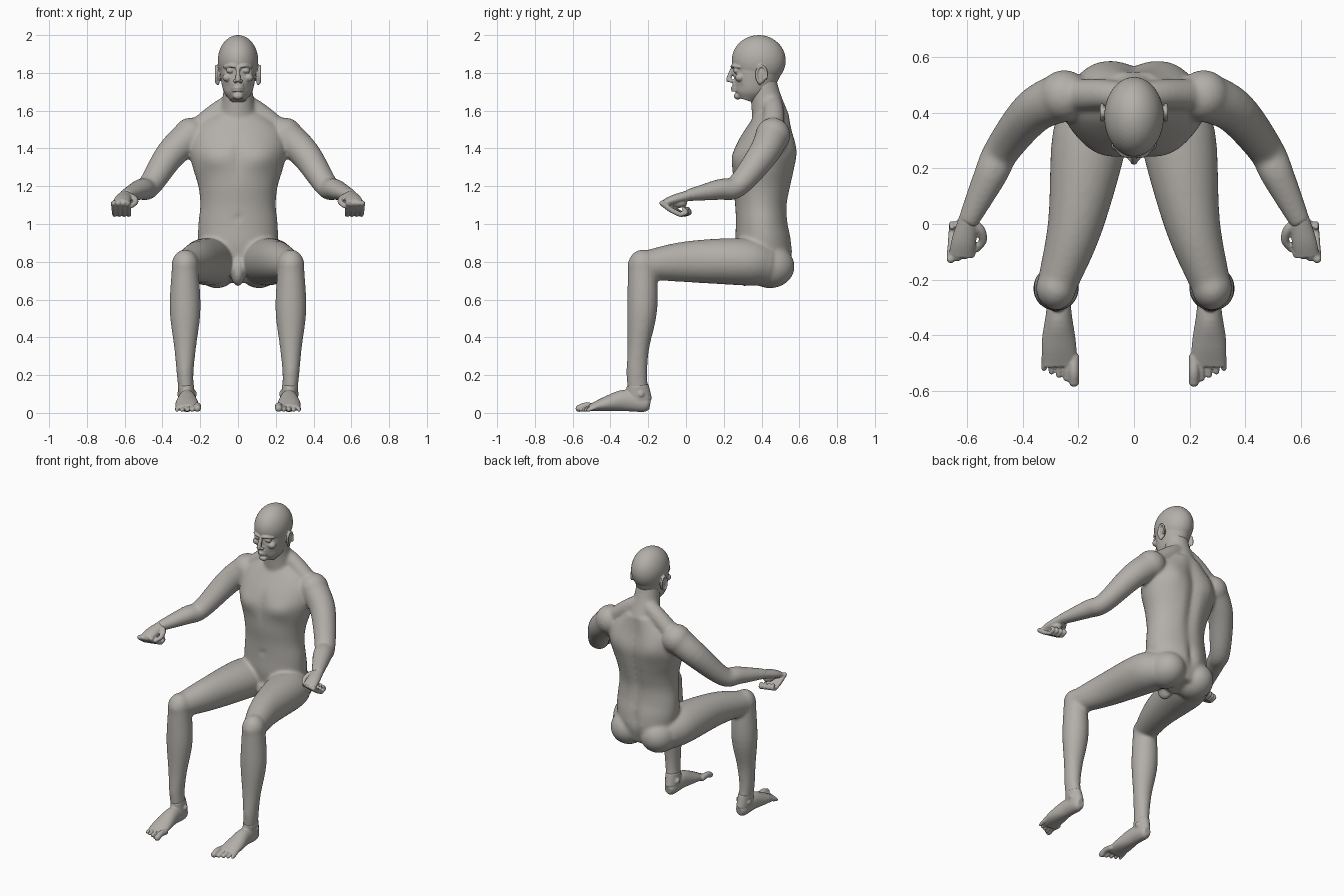
import bpy, bmesh, math
from mathutils import Vector, Matrix

if "Cube" in bpy.data.objects:
    bpy.data.objects.remove(bpy.data.objects["Cube"])

clay = bpy.data.materials.new("warm_grey_clay")
clay.use_nodes = True
clay.diffuse_color = (.45, .43, .4, 1)
clay.node_tree.nodes["Principled BSDF"].inputs["Base Color"].default_value = clay.diffuse_color
RIGHTWARD, UPWARD = Vector((1, 0, 0)), Vector((0, 0, 1))


def spline(keys, steps=5):
    """Smooth in-between values for a list of equal-length tuples."""
    knots = [Vector(key) for key in keys]
    knots = [2 * knots[0] - knots[1]] + knots + [2 * knots[-1] - knots[-2]]
    points = []
    for before, start, end, after in zip(knots, knots[1:], knots[2:], knots[3:]):
        slope_in, slope_out = (end - before) / 2, (after - start) / 2
        for step in range(steps):
            t = step / steps
            bend = (slope_in + slope_out - 2 * (end - start)) * t
            points.append(start + t * (slope_in + t * (3 * (end - start) - 2 * slope_in - slope_out + bend)))
    return points + [knots[-2]]


def tube(bm, path, wide, deep=None, ref=RIGHTWARD, sides=32):
    """Loft ellipses along a path, with radii along ref (wide) and across it (deep)."""
    points = spline([(*p, w, d) for p, w, d in zip(path, wide, deep or wide)])
    centres = [Vector(p[:3]) for p in points]
    rings = []
    for i, (centre, point) in enumerate(zip(centres, points)):
        along = (centres[min(i + 1, len(centres) - 1)] - centres[max(i - 1, 0)]).normalized()
        u = (ref - along * ref.dot(along)).normalized()
        v = along.cross(u)
        angles = [math.tau * j / sides for j in range(sides)]
        rings.append([bm.verts.new(centre + u * point[3] * math.cos(a) + v * point[4] * math.sin(a))
                      for a in angles])
    for lower, upper in zip(rings, rings[1:]):
        for j in range(sides):
            bm.faces.new((lower[j - 1], lower[j], upper[j], upper[j - 1]))
    bm.faces.new(rings[0])
    bm.faces.new(rings[-1])
    return [vert for ring in rings for vert in ring]


def ball(bm, centre, radii):
    matrix = Matrix.Translation(centre) @ Matrix.Diagonal((*radii, 1))
    return bmesh.ops.create_icosphere(bm, subdivisions=4, radius=1, matrix=matrix)["verts"]


def rod(bm, path, start, end, ref=RIGHTWARD):
    """Round rod with ball ends, tapering from one radius to the other."""
    last = len(path) - 1
    tube(bm, path, [start + (end - start) * i / last for i in range(last + 1)], ref=ref, sides=20)
    ball(bm, path[0], [start] * 3)
    ball(bm, path[-1], [end] * 3)


def push(verts, centre, radii, move):
    """Push a soft bump or dent into some vertices."""
    for vert in verts:
        offset = vert.co - Vector(centre)
        vert.co += Vector(move) * math.exp(-sum((a / b) ** 2 for a, b in zip(offset, radii)))


def flip(verts):
    for vert in verts:
        vert.co.x *= -1


def add_mirrored_copy(bm):
    copy = bmesh.ops.duplicate(bm, geom=bm.verts[:] + bm.edges[:] + bm.faces[:])["geom"]
    flip([item for item in copy if isinstance(item, bmesh.types.BMVert)])


def finish(name, bm, voxel, smoothing):
    """Fuse the overlapping pieces into one smooth skin."""
    bmesh.ops.recalc_face_normals(bm, faces=bm.faces[:])
    mesh = bpy.data.meshes.new(name)
    bm.to_mesh(mesh)
    bm.free()
    mesh.materials.append(clay)
    mesh.shade_smooth()
    part = bpy.data.objects.new(name, mesh)
    bpy.context.collection.objects.link(part)
    fuse = part.modifiers.new("fuse", "REMESH")
    fuse.mode, fuse.voxel_size, fuse.use_smooth_shade = "VOXEL", voxel, True
    soften = part.modifiers.new("soften", "SMOOTH")
    soften.factor, soften.iterations = .5, smoothing


# Joints of the left side
shoulder = Vector((.25, .46, 1.47))
elbow = Vector((.47, .27, 1.2))
wrist = Vector((.6, 0, 1.15))
hip = Vector((.13, .43, .78))
knee = Vector((.28, -.23, .78))
ankle = Vector((.28, -.26, .2))
heel = Vector((.27, -.25, .07))

# Arm, with the slope from neck to shoulder
bm = bmesh.new()
upper_arm = shoulder.lerp(elbow, .5) + Vector((0, .04, .03))
forearm = elbow.lerp(wrist, .35)
tube(bm, [shoulder, upper_arm, elbow, forearm, wrist], [.09, .08, .06, .055, .03],
     [.09, .08, .065, .06, .037], ref=UPWARD)
ball(bm, shoulder, [.093] * 3)
rod(bm, [(.02, .455, 1.65), (.11, .465, 1.59), shoulder], .05, .06, ref=UPWARD)

# Leg, with the buttock
tube(bm, [hip, (.16, .3, .8), (.21, 0, .8), knee], [.11, .135, .1, .07], [.11, .125, .108, .075])
ball(bm, knee, (.072, .077, .085))
ball(bm, knee - Vector((0, .04, 0)), (.05, .04, .05))
calf = knee.lerp(ankle, .4) + Vector((0, .01, 0))
shin = knee.lerp(ankle, .75)
tube(bm, [knee, calf, shin, ankle, heel], [.07, .082, .058, .044, .04], [.077, .08, .058, .055, .055])
ball(bm, (.112, .445, .775), (.115, .13, .115))
add_mirrored_copy(bm)

# Neck, crotch and torso
tube(bm, [(0, .45, 1.55), (0, .42, 1.68), (0, .4, 1.78)], [.1, .08, .075])
ball(bm, (0, .31, .755), (.04, .07, .085))
heights = [.7 + i / 10 for i in range(10)]
torso = tube(bm, [(0, .4 + .3 * (z - 1.1) ** 2, z) for z in heights],
             [.08, .18, .21, .21, .2, .21, .24, .26, .23, .1],
             [.08, .14, .15, .14, .14, .155, .165, .16, .12, .08], sides=48)

# Spine groove, cleft, breastbone and navel
push(torso, (0, .56, 1.28), (.035, .1, .3), (0, -.024, 0))
push(torso, (0, .56, .88), (.025, .08, .09), (0, -.02, 0))
push(torso, (0, .25, 1.36), (.025, .1, .1), (0, .012, 0))
push(torso, (0, .26, 1.03), (.014, .05, .014), (0, .012, 0))
for side in (1, -1):
    # Chest and shoulder blades
    push(torso, (side * .13, .27, 1.35), (.1, .1, .06), (0, -.024, 0))
    push(torso, (side * .14, .57, 1.42), (.08, .08, .1), (0, .02, 0))
finish("body", bm, .0085, 16)

# Head: eyes, brows, nostrils, cheeks and ears in pairs
bm = bmesh.new()
ball(bm, (.041, .268, 1.812), (.021, .018, .015))
rod(bm, [(.016, .244, 1.834), (.042, .25, 1.838), (.07, .28, 1.83)], .009, .007, ref=UPWARD)
ball(bm, (.014, .24, 1.757), (.011, .013, .01))
ball(bm, (.056, .285, 1.775), (.026, .025, .022))
ear = Vector((.115, .4, 1.79))
angles = [i * math.tau / 12 for i in range(-1, 9)]
rod(bm, [ear + Vector((0, .027 * math.cos(a), .046 * math.sin(a))) for a in angles], .007, .007)
ball(bm, ear - Vector((.011, 0, 0)), (.012, .024, .046))
ball(bm, ear - Vector((.007, .01, .04)), (.01, .012, .015))
add_mirrored_copy(bm)

# Skull and jaw, with eye sockets and cheek hollows
skull = ball(bm, (0, .385, 1.865), (.107, .143, .135))
skull += tube(bm, [(0, .32, 1.655), (0, .335, 1.7), (0, .36, 1.76), (0, .38, 1.84)],
              [.04, .074, .09, .1], [.045, .086, .115, .135])
for side in (1, -1):
    push(skull, (side * .04, .26, 1.812), (.024, .04, .019), (0, .018, 0))
    push(skull, (side * .06, .28, 1.725), (.022, .04, .022), (0, .008, 0))

# Nose, lips and chin
rod(bm, [(0, .25, 1.83), (0, .236, 1.797), (0, .226, 1.764)], .01, .014)
for height, front in ((1.72, .242), (1.706, .245)):
    rod(bm, [(-.026, .262, height), (0, front, height), (.026, .262, height)], .006, .006, ref=UPWARD)
ball(bm, (0, .262, 1.735), (.03, .016, .025))
ball(bm, (0, .273, 1.677), (.027, .02, .018))
finish("head", bm, .0045, 3)

for side in ("left", "right"):
    # Hand: back of the hand, four curled fingers and the thumb
    bm = bmesh.new()
    knuckles = wrist + Vector((.02, -.115, -.04))
    tube(bm, [wrist + Vector((-.008, .03, .005)), wrist.lerp(knuckles, .5), knuckles],
         [.033, .044, .045], [.028, .027, .02])
    for i in range(4):
        base = knuckles + Vector((.025 * i - .037, .01 - .007 * i, 0))
        curl = base + Vector((-.005, .095, -.06))
        rod(bm, [base, base.lerp(curl, .5) - UPWARD * .006, curl], .015, .013)
        rod(bm, [curl, curl + Vector((0, .03, .01)), curl + Vector((0, .02, .03))], .013, .011)
    ball(bm, wrist - Vector((0, .04, .04)), (.035, .045, .025))
    rod(bm, [(.575, 0, 1.145), (.55, -.025, 1.135), (.543, -.06, 1.115), (.565, -.09, 1.095)],
        .02, .012, ref=UPWARD)
    if side == "right":
        flip(bm.verts)
    finish(side + "_hand", bm, .0045, 4)

    # Foot: heel to ball, ankle knobs and five toes
    bm = bmesh.new()
    tube(bm, [(.27, -.19, .045), (.27, -.22, .05), (.27, -.32, .066), (.27, -.42, .048), (.265, -.51, .026)],
         [.022, .038, .046, .061, .062], [.027, .046, .057, .04, .018])
    tube(bm, [ankle.lerp(heel, .4), heel], [.043, .042], [.058, .07])
    for knob in (-.038, .038):
        ball(bm, heel + Vector((knob, .01, .03)), (.014, .02, .02))
    for i in range(5):
        radius = .0125 - .0006 * i if i else .019
        tip = Vector((.215 + .027 * i, .012 * i - .566, radius + .005))
        rod(bm, [(tip.x, -.48, .032), tip + Vector((0, .035, .012)), tip], radius, radius)
    if side == "right":
        flip(bm.verts)
    finish(side + "_foot", bm, .0045, 4)
